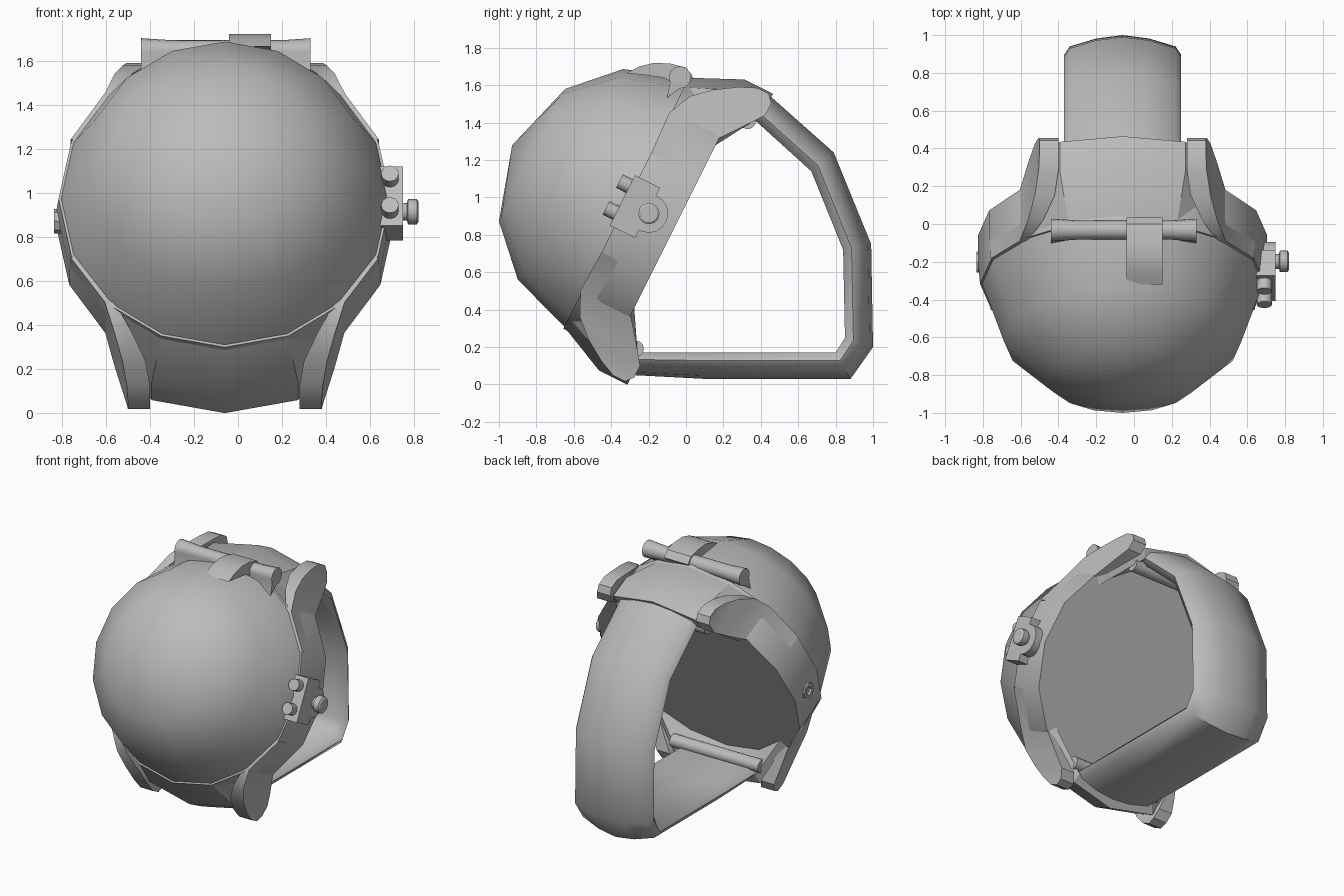
import bpy, bmesh, math
from mathutils import Vector

old = bpy.data.objects.get("Cube")
if old:
    bpy.data.objects.remove(old, do_unlink=True)

grey = bpy.data.materials.new("plain grey")
grey.use_nodes = True
grey.diffuse_color = (0.5, 0.5, 0.5, 1)
grey.node_tree.nodes["Principled BSDF"].inputs["Base Color"].default_value = (0.5, 0.5, 0.5, 1)

MID = -0.06      # x of the symmetry plane
CENTRE = 0.729   # position of the case centre along its tilted plane


def tilt(x, up, out):
    """Point in the tilted case frame: across, along the case, towards the dome."""
    u = up + CENTRE
    return Vector((x + MID, 0.447 * u - 0.894 * out, 0.894 * u + 0.447 * out))


def loft(name, rings, angle=35):
    """Skin a row of equal rings, cap both ends and shade."""
    bm = bmesh.new()
    rows = [[bm.verts.new(p) for p in ring] for ring in rings]
    n = len(rows[0])
    for a, b in zip(rows, rows[1:]):
        for i in range(n):
            j = (i + 1) % n
            bm.faces.new((a[i], a[j], b[j], b[i]))
    bm.faces.new(rows[0])
    bm.faces.new(rows[-1])
    bmesh.ops.remove_doubles(bm, verts=bm.verts, dist=0.0005)
    bmesh.ops.recalc_face_normals(bm, faces=bm.faces)
    mesh = bpy.data.meshes.new(name)
    bm.to_mesh(mesh)
    bm.free()
    mesh.materials.append(grey)
    obj = bpy.data.objects.new(name, mesh)
    bpy.context.collection.objects.link(obj)
    bpy.ops.object.select_all(action='DESELECT')
    obj.select_set(True)
    bpy.context.view_layer.objects.active = obj
    bpy.ops.object.shade_smooth_by_angle(angle=math.radians(angle))
    return obj


def lathe(name, profile, seg=16):
    """Spin (radius, out) pairs around the case axis."""
    turns = [2 * math.pi * i / seg for i in range(seg)]
    return loft(name, [[tilt(r * math.sin(a), r * math.cos(a), o) for a in turns]
                       for r, o in profile])


def rod(name, a, b, stations=((0, 1), (1, 1)), radius=0.05, seg=12):
    """Round rod from a to b; stations are (position, radius scale)."""
    q = (b - a).to_track_quat('Z', 'Y')
    rings = []
    for t, s in stations:
        rings.append([a.lerp(b, t) + q @ Vector((math.cos(k), math.sin(k), 0)) * radius * s
                      for k in (2 * math.pi * i / seg for i in range(seg))])
    return loft(name, rings)


def box(name, x0, x1, up0, up1, out0, out1):
    return loft(name, [[tilt(x, u, o) for u, o in
                        ((up0, out0), (up1, out0), (up1, out1), (up0, out1))]
                       for x in (x0, x1)])


# Dome and round case
lathe("dome", [(0, 1.404), (0.396, 1.285), (0.63, 1.055), (0.75, 0.70), (0.7, 0.69)])
lathe("case", [(0, 0.72), (0.755, 0.72), (0.765, 0.6), (0.765, 0.43), (0, 0.43)])

# Flared end plates and lugs, above and below the case
for side, word in ((1, "top"), (-1, "bottom")):
    rings = []
    for k in range(-2, 3):
        a = k * math.pi / 8
        wide = abs(k) < 2
        r = 0.87 if wide else 0.76
        back = 0.28 if wide else 0.43
        section = [(0.745, 0.72), (r, 0.45), (r, back), (r - 0.07, back), (0.70, 0.45)]
        rings.append([tilt(q * math.sin(a), side * q * math.cos(a), o) for q, o in section])
    loft(word + "_plate", rings, 25)

    for hand, label in ((1, "left"), (-1, "right")):
        # stations: along, front, back, inner x, outer x
        stations = [(0.30, 0.72, 0.43, 0.60, 0.70), (0.53, 0.73, 0.43, 0.50, 0.545),
                    (0.66, 0.67, 0.33, 0.42, 0.50), (0.75, 0.57, 0.264, 0.36, 0.465),
                    (0.82, 0.46, 0.264, 0.34, 0.445), (0.86, 0.37, 0.30, 0.34, 0.44)]
        loft(f"{word}_{label}_lug",
             [[tilt(hand * xi, side * d, f), tilt(hand * xo, side * d, f),
               tilt(hand * xo, side * d, b), tilt(hand * xi, side * d, b)]
              for d, f, b, xi, xo in stations])

# Strap with a crowned outer face
path = [((0.43, 1.56), (0.35, 1.43)), ((0.79, 1.24), (0.67, 1.14)),
        ((0.99, 0.75), (0.84, 0.72)), ((1.0, 0.20), (0.85, 0.25)),
        ((0.88, 0.03), (0.80, 0.17)), ((0.1, 0.03), (0.1, 0.17)),
        ((-0.28, 0.05), (-0.28, 0.17))]
half = [(0.27, 0), (0.31, 0.3), (0.28, 0.6), (0.14, 0.88)]
section = half + [(0, 1)] + [(-x, t) for x, t in reversed(half)]
rings = []
for outer, inner in path:
    o, i = Vector((0, *outer)), Vector((0, *inner))
    rings.append([i.lerp(o, t) + Vector((x + MID, 0, 0)) for x, t in section])
loft("strap", rings, 52)

# Hinge pins
for word, y, z in (("top", 0.33, 1.41), ("bottom", -0.27, 0.19)):
    rod(word + "_pin", Vector((MID - 0.35, y, z)), Vector((MID + 0.35, y, z)), radius=0.045)

# Crossbar with a drop-shaped section, slimmer in the middle
drop = []
for i in range(12):
    a = math.radians(237.5 + 30 * i)
    r = 0.06 if i else 0.13
    drop.append((r * math.cos(a), r * math.sin(a)))
loft("crossbar", [[Vector((x, -0.032 + s * y, 1.642 + s * z)) for y, z in drop]
                  for x, s in ((-0.44, 1), (-0.3, 0.85), (0.2, 0.85), (0.33, 1))])

# Hook over the crossbar
hook = [(-0.32, 1.665), (-0.25, 1.70), (-0.17, 1.72), (-0.08, 1.715), (0, 1.695),
        (0.035, 1.65), (0, 1.61), (-0.06, 1.61), (-0.12, 1.64), (-0.22, 1.655)]
loft("hook", [[Vector((x, y, z)) for y, z in hook] for x in (-0.04, 0.15)])

# Control block on the left side
box("control_block", 0.70, 0.81, -0.15, 0.15, 0.594, 0.745)
rod("control_disc", tilt(0.70, 0, 0.586), tilt(0.81, 0, 0.586), radius=0.103, seg=16)
rod("control_knob", tilt(0.80, 0, 0.586), tilt(0.88, 0, 0.586),
    ((0, 0.7), (0.35, 0.7), (0.4, 1), (0.9, 1), (1, 0.8)), 0.057)
for n, up in enumerate((0.085, -0.075)):
    rod(f"control_button_{n}", tilt(0.75, up, 0.72), tilt(0.75, up, 0.805), radius=0.04)

# Small socket on the right side
rod("side_socket", tilt(-0.74, -0.04, 0.57), tilt(-0.775, -0.04, 0.57),
    ((0, 1), (1, 1), (1, 0.55), (0.5, 0.5)), 0.055, 8)
